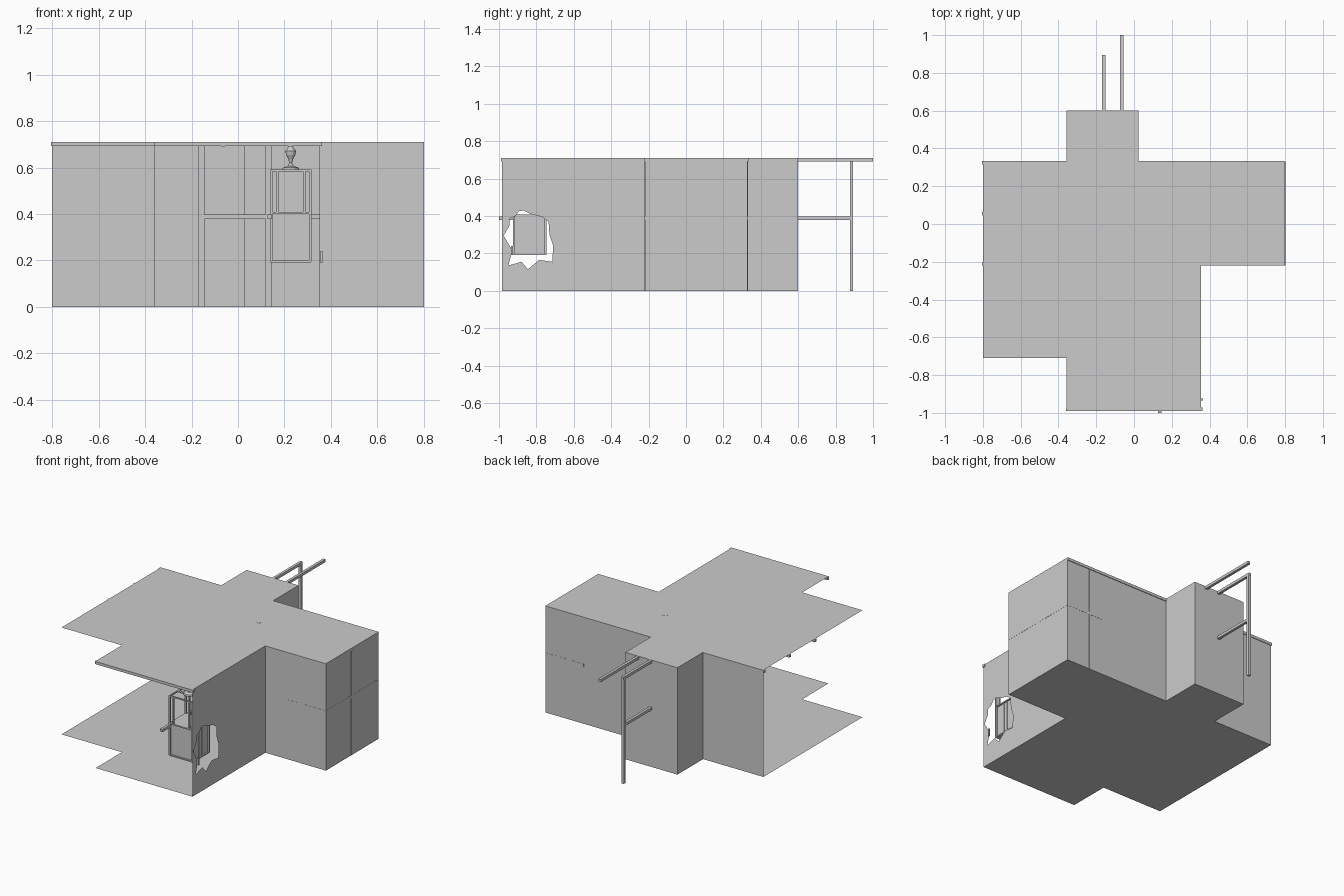
import bpy, bmesh, math

if "Cube" in bpy.data.objects:
    bpy.data.objects.remove(bpy.data.objects["Cube"])

H = 0.71          # ceiling height
T = 0.018         # timber thickness


def finish(bm, name):
    me = bpy.data.meshes.new(name)
    bm.to_mesh(me)
    bm.free()
    ob = bpy.data.objects.new(name, me)
    bpy.context.collection.objects.link(ob)
    return ob


def box(name, x0, x1, y0, y1, z0, z1):
    bm = bmesh.new()
    bmesh.ops.create_cube(bm, size=1)
    for v in bm.verts:
        v.co = ((x0 + x1) / 2 + v.co.x * (x1 - x0),
                (y0 + y1) / 2 + v.co.y * (y1 - y0),
                (z0 + z1) / 2 + v.co.z * (z1 - z0))
    return finish(bm, name)


def beam_x(name, x0, x1, y, z):
    return box(name, x0, x1, y - T / 2, y + T / 2, z - T / 2, z + T / 2)


def beam_y(name, x, y0, y1, z):
    return box(name, x - T / 2, x + T / 2, y0, y1, z - T / 2, z + T / 2)


def post(name, x, y, w=T, z1=H - T):
    return box(name, x - w / 2, x + w / 2, y - T / 2, y + T / 2, 0, z1)


# floor and ceiling sheets share one cross-shaped plan
plan = [(-.8, -.71), (-.357, -.71), (-.357, -.985), (.355, -.985), (.355, -.22),
        (.8, -.22), (.8, .33), (.025, .33), (.025, .6), (-.357, .6),
        (-.357, .33), (-.8, .33)]
for name, z in (("floor", 0), ("ceiling", H)):
    bm = bmesh.new()
    f = bm.faces.new([bm.verts.new((x, y, z)) for x, y in plan])
    if z == 0:
        f.normal_flip()
    finish(bm, name)

# single-sheet walls along the closed side of the plan
bm = bmesh.new()
for (xa, ya), (xb, yb) in zip(plan[4:-1], plan[5:]):
    bm.faces.new([bm.verts.new(c) for c in
                  ((xa, ya, 0), (xb, yb, 0), (xb, yb, H), (xa, ya, H))])
finish(bm, "walls")

# right wall with a broken-through hole
hole = [(-.91, .40), (-.895, .425), (-.87, .43), (-.84, .415), (-.81, .405), (-.77, .395),
        (-.735, .37), (-.73, .30), (-.71, .24), (-.715, .155), (-.785, .165),
        (-.845, .115), (-.88, .155), (-.95, .135), (-.93, .21), (-.94, .235),
        (-.975, .295), (-.945, .345), (-.945, .385)]
bm = bmesh.new()
edges = []
for loop in ([(-.985, 0), (-.22, 0), (-.22, H), (-.985, H)], hole):
    vs = [bm.verts.new((.355, y, z)) for y, z in loop]
    edges += [bm.edges.new((a, b)) for a, b in zip(vs, vs[1:] + vs[:1])]
bmesh.ops.triangle_fill(bm, edges=edges, use_beauty=True, normal=(1, 0, 0))
finish(bm, "broken_wall")

# ceiling beams
ZC = H - T / 2
for i, y in enumerate((-.212, .055, .325)):
    beam_x(f"cross_ceiling_beam_{i}", -.805, .357 if i == 0 else .798, y, ZC)
beam_x("front_ceiling_beam", -.36, .362, -.98, ZC)
beam_x("end_wall_beam_front", .357, .8, -.212, ZC)
beam_y("long_ceiling_beam", -.065, -.985, 1.0, ZC - .001)
beam_y("lantern_beam", .225, -.985, -.22, ZC - .001)
beam_y("rear_fence_top_beam", -.16, .03, .895, ZC - .001)

# posts and middle rails of the timber frames
post("left_centre_post", -.157, .03, .026)
post("right_centre_post", .132, .03, .026, H + .001)
post("rear_post", -.16, .885)
post("wall_corner_post", .358, -.21, .016)
ZR = .388
beam_x("centre_rail", -.145, .355, .03, ZR)
beam_y("rear_rail", -.16, .03, .885, ZR)
beam_y("front_rail", .137, -1.0, .03, ZR)

# end frame set against the far right walls
post("end_post", .792, .055)
for side, y in (("front", -.212), ("rear", .322)):
    post(f"{side}_end_post", .62, y)
    beam_x(f"{side}_end_rail", .52, .8, y, ZR)
beam_y("end_rail", .792, -.22, .33, ZR)

# hanging lantern: closed lower case, open upper frame
LX, LY = .227, -.835
R = .084
box("lantern_case", LX - .08, LX + .08, LY - .08, LY + .08, .2, .405)
for z, name in ((.195, "bottom"), (.405, "middle"), (.588, "top")):
    t = .004
    if name != "top":
        box(f"lantern_{name}_plate", LX - R - .004, LX + R + .004,
            LY - R - .004, LY + R + .004, z - t, z + t)
        continue
    for s in (-1, 1):
        box("lantern_top_bar", LX - R, LX + R, LY + s * R - t, LY + s * R + t, z - t, z + t)
        box("lantern_top_side_bar", LX + s * R - t, LX + s * R + t, LY - R, LY + R, z - t, z + t)
    box("lantern_hanger_bar", LX - R, LX + R, LY - .008, LY + .008, z - t, z + t)
for sx in (-1, 1):
    for sy in (-1, 1):
        x, y = LX + sx * R, LY + sy * R
        box("lantern_corner_post", x - .005, x + .005, y - .005, y + .005, .195, .592)
        x = LX + sx * .058
        box("lantern_inner_post", x - .005, x + .005, y - .004, y + .004, .405, .592)
    # vertical strips on the side panels of the case
    for d in (-.015, .015):
        x = LX + sx * .081
        box("lantern_side_strip", x - .003, x + .003, LY + d - .003, LY + d + .003, .2, .4)

# turned finial carrying the lantern
prof = [(.0, .59), (.036, .59), (.034, .6), (.012, .607), (.006, .62), (.01, .635),
        (.02, .655), (.023, .672), (.016, .68), (.01, .69), (.006, .70), (0, .70)]
bm = bmesh.new()
vs = [bm.verts.new((LX + r, LY, z)) for r, z in prof]
es = [bm.edges.new(p) for p in zip(vs, vs[1:])]
bmesh.ops.spin(bm, geom=vs + es, cent=(LX, LY, 0), axis=(0, 0, 1),
               angle=2 * math.pi, steps=12, use_duplicate=False)
bmesh.ops.remove_doubles(bm, verts=bm.verts, dist=.0005)
bmesh.ops.recalc_face_normals(bm, faces=bm.faces)
finish(bm, "lantern_finial")

# small hinge on the right wall
box("wall_hinge", .355, .364, -.935, -.925, .19, .24)
